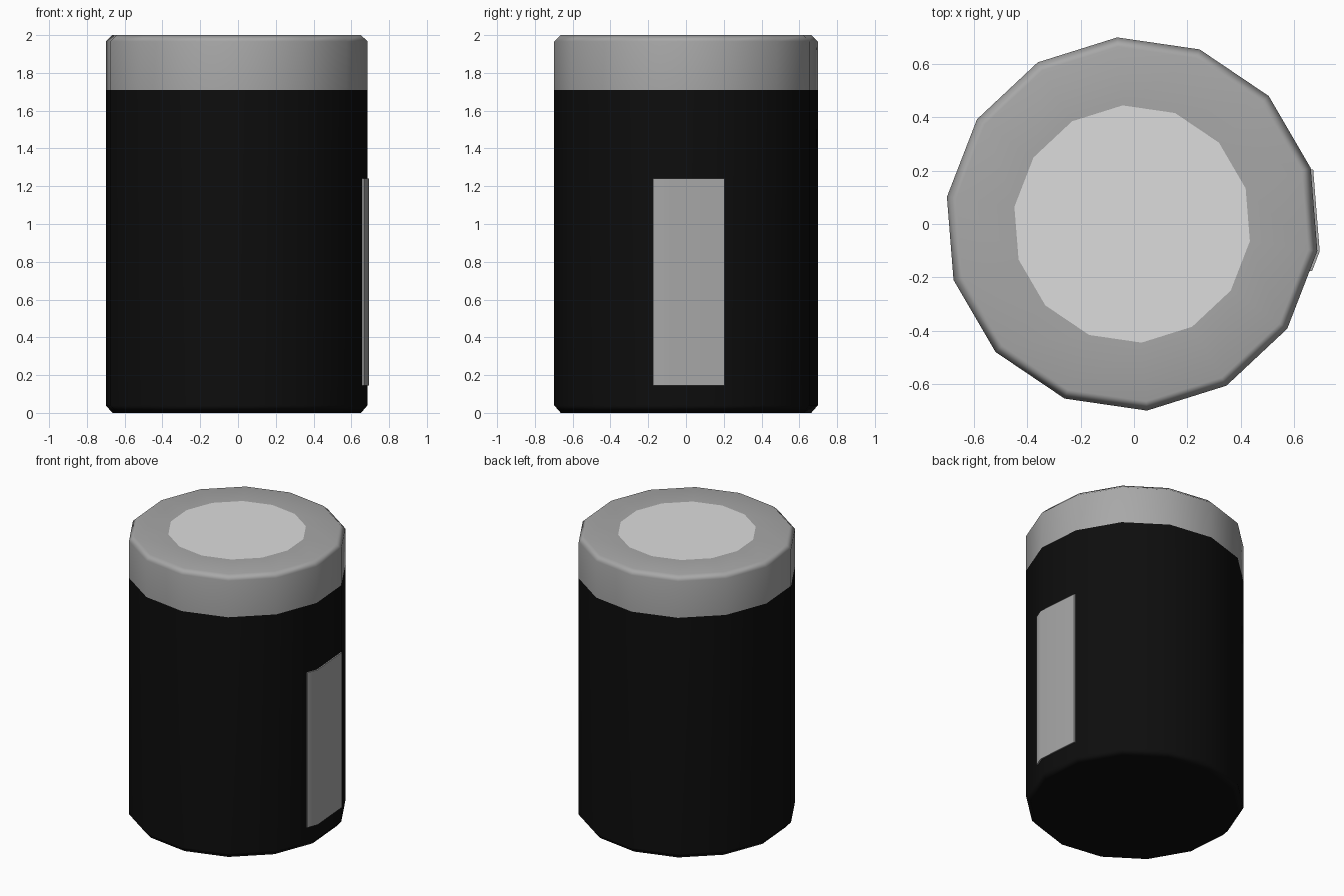
import bpy, bmesh, math

if "Cube" in bpy.data.objects:
    bpy.data.objects.remove(bpy.data.objects["Cube"])

SIDES = 14
START = math.radians(-8.3)
CX = -0.007          # the label sticks out at +x, so the can sits slightly left
R = 0.70


def material(name, value):
    m = bpy.data.materials.new(name)
    m.diffuse_color = (value, value, value, 1)
    m.use_nodes = True
    m.node_tree.nodes["Principled BSDF"].inputs["Base Color"].default_value = m.diffuse_color
    return m


black = material("black", 0.004)
grey = material("grey", 0.39)
light_grey = material("light grey", 0.72)


def finish(name, bm, mat, smooth=True):
    bmesh.ops.recalc_face_normals(bm, faces=bm.faces)
    me = bpy.data.meshes.new(name)
    bm.to_mesh(me)
    bm.free()
    ob = bpy.data.objects.new(name, me)
    bpy.context.collection.objects.link(ob)
    me.materials.append(mat)
    if smooth:
        bpy.ops.object.select_all(action='DESELECT')
        ob.select_set(True)
        bpy.context.view_layer.objects.active = ob
        bpy.ops.object.shade_smooth_by_angle(angle=math.radians(60))
        wn = ob.modifiers.new("weighted normals", 'WEIGHTED_NORMAL')
        wn.keep_sharp = True
    return ob


def point(r, i, z):
    a = START + i * math.tau / SIDES
    return (CX + r * math.cos(a), r * math.sin(a), z)


def lathe(name, profile, mat, cap=False):
    """Fourteen-sided shell through (radius, z) rings; cap closes the first ring."""
    bm = bmesh.new()
    rings = [[bm.verts.new(point(r, i, z)) for i in range(SIDES)] for r, z in profile]
    for lo, hi in zip(rings, rings[1:]):
        for i in range(SIDES):
            j = (i + 1) % SIDES
            bm.faces.new((lo[i], lo[j], hi[j], hi[i]))
    if cap:
        bm.faces.new(rings[0][::-1])
    # open shells need a definite outward direction, so normals stay as wound
    me = bpy.data.meshes.new(name)
    bm.to_mesh(me)
    bm.free()
    ob = bpy.data.objects.new(name, me)
    bpy.context.collection.objects.link(ob)
    me.materials.append(mat)
    bpy.ops.object.select_all(action='DESELECT')
    ob.select_set(True)
    bpy.context.view_layer.objects.active = ob
    bpy.ops.object.shade_smooth_by_angle(angle=math.radians(60))
    ob.modifiers.new("weighted normals", 'WEIGHTED_NORMAL').keep_sharp = True
    return ob


# Can body with chamfered foot, and lid with chamfered rim
lathe("can_body", [(0.665, 0), (R, 0.04), (R, 1.71)], black, cap=True)
lathe("lid", [(R, 1.71), (R, 1.967), (0.665, 2.0), (0.445, 2.0)], grey)

# Flat disc filling the middle of the lid
bm = bmesh.new()
bm.faces.new([bm.verts.new(point(0.445, i, 2.0)) for i in range(SIDES)])
me = bpy.data.meshes.new("lid_disc")
bm.to_mesh(me)
bm.free()
me.materials.append(light_grey)
bpy.context.collection.objects.link(bpy.data.objects.new("lid_disc", me))


# Thin label plate wrapped round the right-hand side
def wall_x(r, y):
    """x of the faceted wall at a given y on the right-hand side."""
    for i in (-1, 0, 1):
        (x0, y0, _), (x1, y1, _) = point(r, i, 0), point(r, i + 1, 0)
        if y0 <= y <= y1:
            return x0 + (x1 - x0) * (y - y0) / (y1 - y0)


corner_y = point(R + 0.009, 0, 0)[1]
ys = (-0.175, corner_y, 0.203)
outline = [(wall_x(R + 0.009, y), y) for y in ys] + [(wall_x(R, y) - 0.0005, y) for y in ys[::-1]]
bm = bmesh.new()
base = bm.faces.new([bm.verts.new((x, y, 0.145)) for x, y in outline])
ext = bmesh.ops.extrude_face_region(bm, geom=[base], use_keep_orig=True)
bmesh.ops.translate(bm, vec=(0, 0, 1.095),
                    verts=[v for v in ext["geom"] if isinstance(v, bmesh.types.BMVert)])
finish("label", bm, grey)
